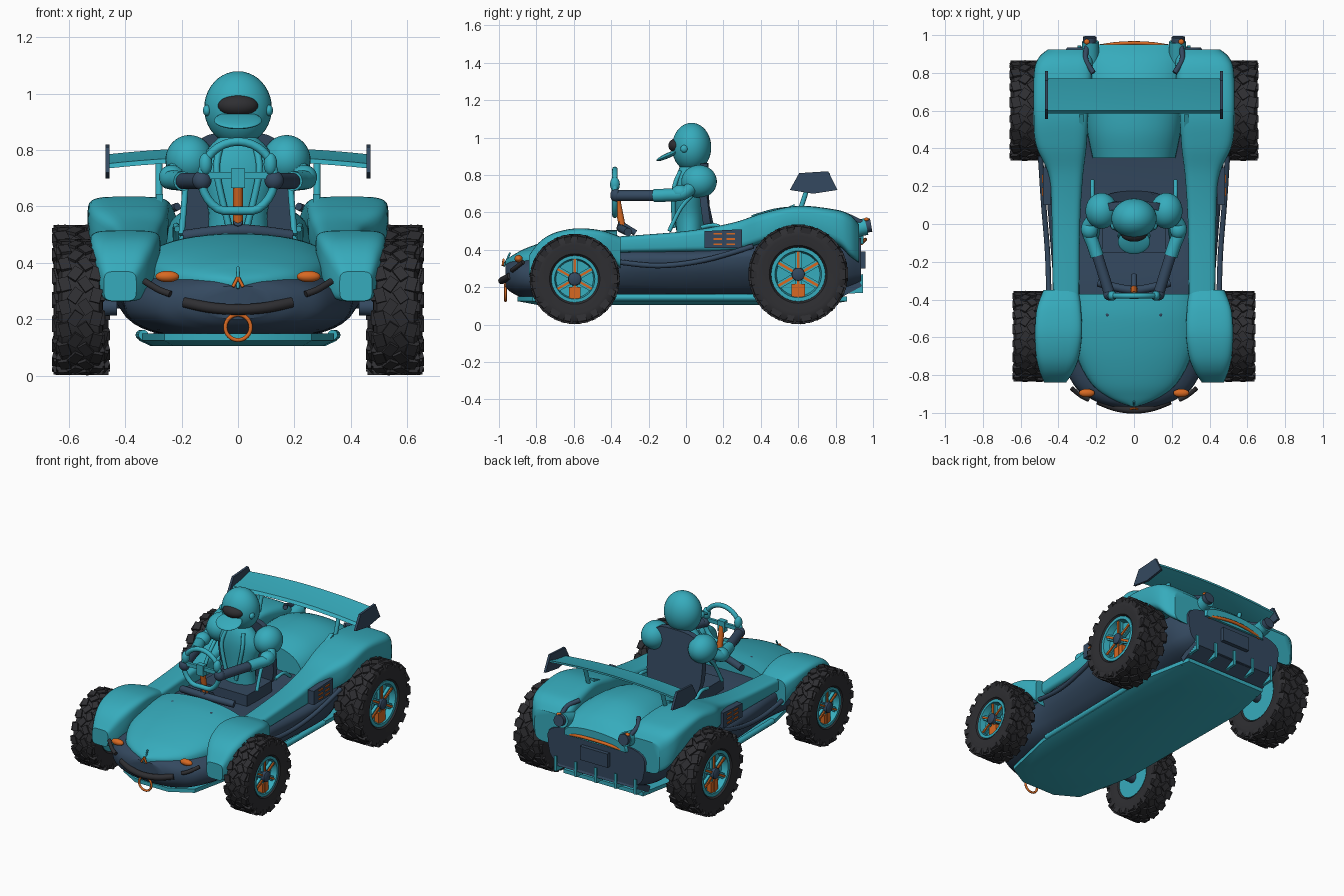
import bpy, bmesh, math
from mathutils import Vector, Matrix

if "Cube" in bpy.data.objects:
    bpy.data.objects.remove(bpy.data.objects["Cube"])

def material(name, rgb):
    m = bpy.data.materials.new(name)
    m.diffuse_color = (*rgb, 1)
    m.use_nodes = True
    m.node_tree.nodes["Principled BSDF"].inputs["Base Color"].default_value = m.diffuse_color
    return m

TEAL = material("teal", (0.037, 0.41, 0.505))
NAVY = material("navy", (0.034, 0.066, 0.115))
DARK = material("rubber", (0.028, 0.028, 0.032))
ORANGE = material("orange", (0.68, 0.14, 0.016))

def finish(name, bm, mat, mirror=False, angle=35):
    bmesh.ops.recalc_face_normals(bm, faces=bm.faces)
    me = bpy.data.meshes.new(name)
    bm.to_mesh(me)
    bm.free()
    me.polygons.foreach_set("use_smooth", [True] * len(me.polygons))
    me.set_sharp_from_angle(angle=math.radians(angle))
    me.materials.append(mat)
    ob = bpy.data.objects.new(name, me)
    bpy.context.collection.objects.link(ob)
    if mirror:
        ob.modifiers.new("mirror", 'MIRROR')
    return ob

def loft(name, rings, mat, mirror=False, caps=True, closed=False):
    bm = bmesh.new()
    vs = [[bm.verts.new(p) for p in r] for r in rings]
    n = len(vs[0])
    pairs = list(zip(vs, vs[1:])) + ([(vs[-1], vs[0])] if closed else [])
    for a, b in pairs:
        for i in range(n):
            j = (i + 1) % n
            bm.faces.new((a[i], a[j], b[j], b[i]))
    if caps and not closed:
        bm.faces.new(vs[0])
        bm.faces.new(vs[-1])
    return finish(name, bm, mat, mirror)

def spline(rows, n=6):
    """Smooth curve through rows of numbers."""
    out = []
    for k in range(len(rows) - 1):
        p = [rows[max(0, min(len(rows) - 1, k + d))] for d in (-1, 0, 1, 2)]
        for s in range(n):
            t = s / n
            out.append([0.5 * (2*b + (c - a)*t + (2*a - 5*b + 4*c - d)*t*t + (3*b - a - 3*c + d)*t**3)
                        for a, b, c, d in zip(*p)])
    return out + [list(rows[-1])]

def squircle(y, x0, x1, z0, z1, e, taper=0.0, n=32):
    def f(v):
        return math.copysign(abs(v) ** (2 / e), v)
    out = []
    for i in range(n):
        c, s = f(math.cos(math.tau*i/n)), f(math.sin(math.tau*i/n))
        out.append(((x0 + x1)/2 + (x1 - x0)/2 * c * (1 - taper * (1 - s)**2 / 4), y, (z0 + z1)/2 + (z1 - z0)/2 * s))
    return out

def tube(name, pts, r, mat, mirror=False, closed=False, smooth=True, sides=12):
    path = [Vector(p) for p in (spline(pts) if smooth and len(pts) > 2 else pts)]
    size = [max(p[k] for p in path) - min(p[k] for p in path) for k in range(3)]
    ref = Vector([1.0 if k == size.index(min(size)) else 0.0 for k in range(3)])
    rings, m = [], len(path)
    for i, p in enumerate(path):
        a = path[i - 1] if closed or i else p
        b = path[(i + 1) % m] if closed or i < m - 1 else p
        t = (b - a).normalized()
        u = t.cross(ref).normalized()
        v = t.cross(u)
        rings.append([p + r * (u * math.cos(math.tau*k/sides) + v * math.sin(math.tau*k/sides))
                      for k in range(sides)])
    return loft(name, rings, mat, mirror, closed=closed)

def prism(name, pts, axis, lo, hi, mat, mirror=False):
    place = {'x': lambda a, b, h: (h, a, b), 'y': lambda a, b, h: (a, h, b), 'z': lambda a, b, h: (a, b, h)}[axis]
    return loft(name, [[place(a, b, h) for a, b in pts] for h in (lo, hi)], mat, mirror)

def ball(name, c, s, mat, mirror=False, tilt=0):
    bm = bmesh.new()
    m = Matrix.Translation(c) @ Matrix.Rotation(tilt, 4, 'X') @ Matrix.Diagonal((*s, 1))
    bmesh.ops.create_uvsphere(bm, u_segments=32, v_segments=20, radius=1, matrix=m)
    return finish(name, bm, mat, mirror)

def boxes(name, items, mat, mirror=False):
    bm = bmesh.new()
    for m, s in items:
        bmesh.ops.create_cube(bm, size=1, matrix=m @ Matrix.Diagonal((*s, 1)))
    return finish(name, bm, mat, mirror)

T, R = Matrix.Translation, Matrix.Rotation

# Hull: y, half width, bottom, top, squareness, taper of the underside
hull = [(-0.965, 0.12, 0.2, 0.32, 2.2, 0), (-0.93, 0.22, 0.17, 0.345, 2.3, 0), (-0.85, 0.32, 0.14, 0.365, 2.4, 0),
        (-0.65, 0.4, 0.13, 0.39, 2.5, 0), (-0.35, 0.435, 0.14, 0.42, 4, 0.25), (0, 0.462, 0.14, 0.41, 5, 0.3),
        (0.33, 0.485, 0.14, 0.43, 5, 0.3), (0.5, 0.44, 0.15, 0.46, 4, 0.25), (0.8, 0.42, 0.17, 0.47, 4, 0.15),
        (0.935, 0.36, 0.2, 0.47, 4, 0.1)]
loft("hull", [squircle(y, -w, w, a, b, e, t) for y, w, a, b, e, t in spline(hull)], NAVY)

# Domed panels: y, half width, edge height, crown height
def dome(name, rows):
    rings = []
    for y, w, e, c in spline(rows):
        arc = [(w * math.cos(math.pi*i/20), y, e + (c - e) * math.sin(math.pi*i/20) ** 0.8) for i in range(21)]
        rings.append(arc + [(-w, y, e - 0.02), (w, y, e - 0.02)])
    loft(name, rings, TEAL)

dome("hood", [(-0.965, 0.02, 0.325, 0.345), (-0.92, 0.13, 0.335, 0.375), (-0.84, 0.23, 0.34, 0.415),
              (-0.68, 0.31, 0.36, 0.465), (-0.5, 0.335, 0.38, 0.5), (-0.37, 0.32, 0.4, 0.505)])
dome("engine_cover", [(0.35, 0.22, 0.42, 0.585), (0.5, 0.25, 0.44, 0.625), (0.7, 0.27, 0.45, 0.63),
                      (0.86, 0.27, 0.45, 0.58), (0.95, 0.22, 0.45, 0.51)])

# Fenders: y, inner x, outer x, bottom, top
front = [(-0.84, 0.36, 0.475, 0.265, 0.37), (-0.78, 0.32, 0.5, 0.27, 0.445), (-0.7, 0.29, 0.52, 0.33, 0.492),
         (-0.58, 0.275, 0.525, 0.4, 0.515), (-0.45, 0.28, 0.515, 0.39, 0.503), (-0.35, 0.29, 0.48, 0.3, 0.47)]
loft("front_fender", [squircle(y, a, b, c, d, 4.5) for y, a, b, c, d in spline(front)], TEAL, True)
rear = [(-0.38, 0.29, 0.43, 0.385, 0.47), (0, 0.285, 0.435, 0.39, 0.5), (0.25, 0.27, 0.45, 0.395, 0.545),
        (0.42, 0.25, 0.52, 0.44, 0.6), (0.6, 0.24, 0.532, 0.5, 0.635), (0.8, 0.22, 0.53, 0.43, 0.615),
        (0.88, 0.22, 0.505, 0.36, 0.585), (0.925, 0.24, 0.455, 0.33, 0.535)]
loft("side_pod_and_rear_fender", [squircle(y, a, b, c, d, 4.5) for y, a, b, c, d in spline(rear)], TEAL, True)

# Floor plate and side rails
half = [(0.12, -0.9), (0.26, -0.82), (0.34, -0.45), (0.35, 0.55), (0.29, 0.86)]
outline = half + [(-x, y) for x, y in reversed(half)]
loft("floor_plate", [[(x*s, y*s, z) for x, y in outline] for s, z in ((0.88, 0.105), (1, 0.125), (1, 0.15))], TEAL)
tube("side_rail", [(0.335, -0.42, 0.145), (0.345, 0.4, 0.145)], 0.018, TEAL, True)
tube("side_pipe", [(0.45, -0.4, 0.34), (0.458, -0.15, 0.315), (0.478, 0.1, 0.345), (0.495, 0.36, 0.42)], 0.014, NAVY, True)

# Side panel with plain stripes
prism("side_panel", [(0.1, 0.41), (0.1, 0.5), (0.3, 0.51), (0.3, 0.41)], 'x', 0.44, 0.482, NAVY, True)
boxes("side_stripes", [(T((0.484, y, z)), (0.006, 0.045, 0.009)) for y in (0.17, 0.24) for z in (0.43, 0.458, 0.486)],
      ORANGE, True)

# Nose details
tube("front_bumper", [(x, -0.985 + 1.3*x*x, 0.235 + 0.7*x*x) for x in (-0.19, -0.1, 0, 0.1, 0.19)], 0.019, DARK)
tube("nose_slat", [(0.24, -0.93, 0.29), (0.28, -0.91, 0.305), (0.33, -0.87, 0.335)], 0.012, DARK, True)
ball("headlight", (0.25, -0.895, 0.352), (0.042, 0.022, 0.02), ORANGE, True)
def circle(c, rx, rz, n=32):
    return [(c[0] + rx*math.cos(math.tau*i/n), c[1], c[2] + rz*math.sin(math.tau*i/n)) for i in range(n)]
tube("tow_ring", circle((0, -0.965, 0.172), 0.045, 0.045), 0.007, ORANGE, closed=True, smooth=False)
tube("nose_ornament", [(0, -0.975, 0.35), (0.018, -0.98, 0.315)], 0.006, ORANGE, True)
tube("nose_pin", [(0, -0.975, 0.31), (0, -0.94, 0.385)], 0.005, TEAL)
ball("washer_nozzle", (0.14, -0.48, 0.487), (0.012, 0.012, 0.008), NAVY, True)

# Wheels
def wheel(side, x, y, rad, hw, rim):
    c = (x, y, rad + 0.004)
    def rings(prof, n=40):
        return [[(x + px, y + pr*math.cos(math.tau*i/n), c[2] + pr*math.sin(math.tau*i/n)) for i in range(n)]
                for px, pr in prof]
    tread, mid = rad - 0.009, (rad + rim) / 2
    prof = [(0.7, rim - 0.004), (0.92, rim + 0.01), (1, mid), (0.98, tread - 0.025), (0.82, tread)]
    full = [(-a*hw, r) for a, r in prof] + [(a*hw, r) for a, r in reversed(prof)]
    loft(side + "_tyre", rings(full), DARK, True, closed=True)
    lugs = []
    for i in range(18):
        for j, (dx, turn) in enumerate([(-0.7, 0.25), (-0.23, -0.6), (0.23, 0.6), (0.7, -0.25)]):
            a = math.tau * (i + 0.5 * (j % 2)) / 18
            lugs.append((T(c) @ R(a, 4, 'X') @ T((dx*hw, 0, rad - 0.011)) @ R(turn, 4, 'Z'), (hw*0.46, rad*0.21, 0.022)))
        for s in (-1, 1):
            a = math.tau * (i + (s > 0) * 0.5) / 18
            lugs.append((T(c) @ R(a, 4, 'X') @ T((s*hw*0.93, 0, rad - 0.03)) @ R(s*0.2, 4, 'Y'),
                         (0.016, rad*(0.21 if i % 2 else 0.14), 0.04)))
    boxes(side + "_tread", lugs, DARK, True)
    o = hw * 0.85
    loft(side + "_rim", rings([(-o, rim*0.7), (-o, rim), (o, rim), (o, rim*0.86), (o - 0.04, rim*0.8),
                               (o - 0.045, 0.02)]), TEAL, True)
    spokes, ribs = [], []
    for i in range(6):
        spin = T(c) @ R(math.tau*i/6, 4, 'X')
        ribs.append((spin @ T((o - 0.026, 0, rim*0.52)), (0.02, rim*0.24, rim*0.76)))
        spokes.append((spin @ T((o - 0.014, 0, rim*0.55)), (0.012, rim*0.1, rim*0.72)))
    boxes(side + "_spoke_ribs", ribs, TEAL, True)
    boxes(side + "_spokes", spokes, ORANGE, True)
    boxes(side + "_brake_caliper", [(T(c) @ T((o - 0.028, 0, -rim*0.6)), (0.035, rim*0.5, rim*0.5))], ORANGE, True)
    loft(side + "_hub", rings([(-hw - 0.05, 0.03), (o - 0.02, 0.036), (o + 0.003, 0.034), (o + 0.01, 0.022)], 20), NAVY, True)

wheel("front_wheel", 0.558, -0.595, 0.24, 0.08, 0.125)
wheel("rear_wheel", 0.556, 0.6, 0.265, 0.098, 0.145)

# Rear wing
wing = []
for i in range(17):
    x = -0.46 + 0.92 * i / 16
    z = 0.025 * (1 - (x / 0.46) ** 2)
    wing.append([(x, a, b + z) for a, b in [(0.585, 0.735), (0.6, 0.752), (0.69, 0.765), (0.77, 0.785), (0.77, 0.773), (0.68, 0.742)]])
loft("wing_blade", wing, TEAL)
prism("wing_endplate", [(0.555, 0.72), (0.605, 0.81), (0.76, 0.82), (0.81, 0.72), (0.68, 0.7)], 'x', 0.455, 0.47, NAVY, True)
tube("wing_strut", [(0.28, 0.61, 0.61), (0.28, 0.66, 0.765)], 0.013, TEAL, True)
prism("deck_fin", [(0.42, 0.57), (0.58, 0.645), (0.58, 0.57)], 'x', 0.265, 0.29, TEAL, True)

# Tail: exhausts, light strip, plate, diffuser
tube("exhaust", [(0.23, 0.86, 0.5), (0.23, 0.965, 0.525)], 0.045, TEAL, True, sides=20)
tube("exhaust_tip", [(0.235, 0.95, 0.525), (0.235, 0.99, 0.532)], 0.036, NAVY, True, sides=20)
ball("exhaust_light", (0.25, 0.965, 0.562), (0.016, 0.014, 0.01), ORANGE, True)
tube("duct", [(0.215, 0.8, 0.6), (0.255, 0.87, 0.578), (0.25, 0.94, 0.545)], 0.014, NAVY, True)
tube("tail_light", [(x, 0.958 - 0.5*x*x, 0.455 - 0.5*x*x) for x in (-0.2, -0.1, 0, 0.1, 0.2)], 0.01, ORANGE)
boxes("rear_plate", [(T((0, 0.945, 0.345)), (0.2, 0.03, 0.09))], NAVY)
boxes("diffuser_panel", [(T((0, 0.87, 0.19)) @ R(0.5, 4, 'X'), (0.6, 0.14, 0.04))], NAVY)
for k in range(5):
    x = -0.29 + 0.145 * k
    prism("diffuser_fin", [(0.8, 0.12), (0.85, 0.165), (0.945, 0.17), (0.945, 0.27), (0.87, 0.24)], 'x',
          x - 0.009, x + 0.009, TEAL)

# Cockpit: dash, column, steering wheel, seat
tube("dash", [(-0.19, -0.31, 0.495), (0, -0.35, 0.515), (0.19, -0.31, 0.495)], 0.022, NAVY)
tube("column_base", [(0, -0.36, 0.545), (0, -0.27, 0.49)], 0.016, NAVY)
tube("steering_column", [(0, -0.34, 0.52), (0, -0.375, 0.7)], 0.018, ORANGE)
rim = [(x, y, max(z, 0.585)) for x, y, z in circle((0, -0.38, 0.7), 0.13, 0.13)]
tube("steering_rim", rim, 0.015, TEAL, closed=True, smooth=False)
boxes("steering_hub", [(T((0, -0.38, 0.7)), (0.05, 0.035, 0.07)), (T((0, -0.38, 0.71)), (0.25, 0.018, 0.025))], TEAL)
ball("steering_grip", (0.115, -0.38, 0.75), (0.024, 0.026, 0.04), TEAL, True)
loft("seat_back", [[(x, y + 0.125 + 0.12*(0.66 - z) - 0.8*x*x, z) for x, _, z in squircle(0, -0.2, 0.2, 0.42, 0.865, 3)]
                   for y in (-0.018, 0.022)], NAVY)
boxes("seat_base", [(T((0, -0.02, 0.44)), (0.34, 0.26, 0.09))], NAVY)
tube("seat_tube", [(0.2, -0.09, 0.5), (0.19, -0.03, 0.62), (0.185, 0.03, 0.69)], 0.011, TEAL, True)
tube("seat_hoop", [(0.215, 0.08, 0.52), (0.22, 0.16, 0.53), (0.22, 0.23, 0.48)], 0.011, TEAL, True)

# Driver
body = [(0.45, 0.11, 0.07), (0.58, 0.105, 0.075), (0.72, 0.14, 0.08), (0.8, 0.11, 0.07), (0.86, 0.05, 0.045)]
loft("torso", [[(w*math.cos(math.tau*i/28), 0.02 + d*math.sin(math.tau*i/28), z) for i in range(28)]
               for z, w, d in spline(body)], TEAL)
tube("harness", [(0.06, -0.03, 0.82), (0.075, -0.065, 0.72), (0.03, -0.065, 0.52)], 0.012, TEAL, True)
ball("shoulder", (0.172, 0.07, 0.765), (0.085, 0.095, 0.088), TEAL, True)
tube("upper_arm", [(0.2, 0.04, 0.74), (0.245, -0.02, 0.7), (0.215, -0.11, 0.692), (0.195, -0.17, 0.69)], 0.035, TEAL, True)
ball("elbow", (0.235, -0.03, 0.705), (0.045, 0.05, 0.042), TEAL, True)
tube("forearm", [(0.205, -0.13, 0.69), (0.13, -0.37, 0.69)], 0.029, NAVY, True, sides=18)
ball("glove", (0.128, -0.375, 0.692), (0.034, 0.03, 0.034), NAVY, True)
ball("helmet", (0, 0.03, 0.948), (0.12, 0.105, 0.131), TEAL)
ball("visor", (0, -0.047, 0.957), (0.072, 0.047, 0.04), DARK)
ball("helmet_chin_guard", (0, -0.095, 0.905), (0.085, 0.07, 0.014), TEAL, tilt=0.42)
ball("visor_hinge", (0.11, -0.01, 0.94), (0.014, 0.02, 0.02), TEAL, True)
